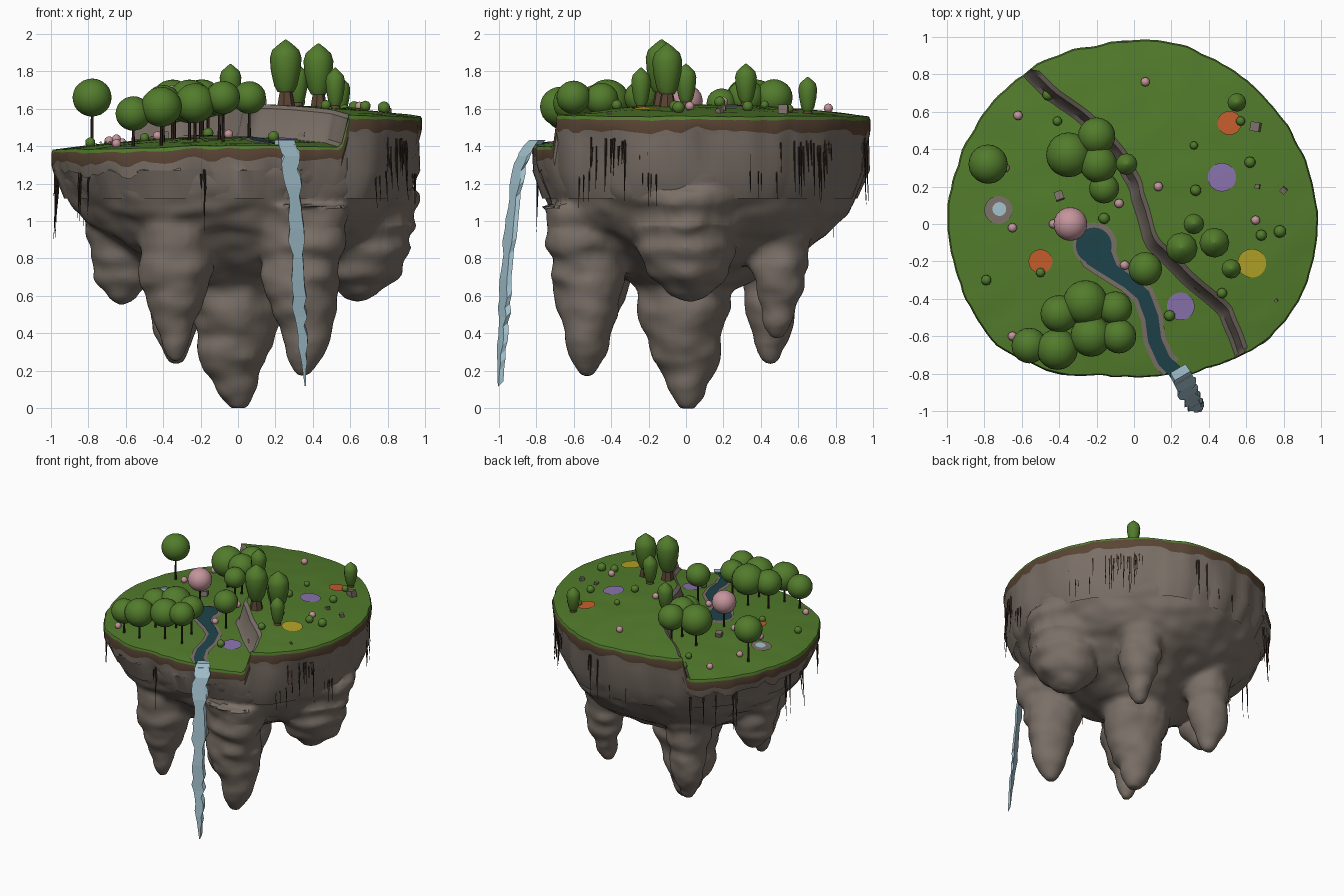
import bpy, bmesh, math, random
from mathutils import Vector, Matrix, noise

if "Cube" in bpy.data.objects:
    bpy.data.objects.remove(bpy.data.objects["Cube"])

random.seed(4)
COL = {"grass": (.085, .2, .025), "rock": (.195, .16, .135), "dirt": (.1, .058, .034),
       "dark_bark": (.035, .02, .013), "deep_water": (.013, .056, .07), "falling_water": (.36, .53, .61),
       "blossom_pink": (.55, .3, .33), "purple": (.25, .17, .42), "orange": (.55, .11, .025),
       "yellow": (.45, .36, .02)}
MAT = {}
for k, c in COL.items():
    MAT[k] = bpy.data.materials.new(k)
    MAT[k].diffuse_color = (*c, 1)


def finish(bm, name, mats, angle=40):
    bmesh.ops.recalc_face_normals(bm, faces=bm.faces)
    me = bpy.data.meshes.new(name)
    bm.to_mesh(me)
    bm.free()
    for m in mats:
        me.materials.append(MAT[m])
    if angle:
        me.polygons.foreach_set("use_smooth", [True] * len(me.polygons))
        me.set_sharp_from_angle(angle=math.radians(angle))
    ob = bpy.data.objects.new(name, me)
    bpy.context.collection.objects.link(ob)
    return ob


def interp(tab, x):
    if x <= tab[0][0]:
        return tab[0][1]
    for (a, p), (b, q) in zip(tab, tab[1:]):
        if x <= b:
            return p + (q - p) * (x - a) / (b - a)
    return tab[-1][1]


# island outline (radius every 20 degrees) and cliff line (x for y)
RAD = [.975, .97, .965, .972, .985, .968, .99, .99, .99, .99, .975, .975, .9, .815, .815, .87, .94, .97]
CLIFF = [(-.693, .594), (-.6, .56), (-.45, .5), (-.35, .38), (-.2, .22), (-.1, .12), (.05, .06), (.2, .03),
         (.35, -.05), (.5, -.16), (.6, -.28), (.7, -.42), (.824, -.549)]


def radius(deg):
    f = (deg % 360) / 20
    i = int(f)
    u = f - i
    u = u * .5 + u * u * (3 - 2 * u) * .5
    return RAD[i % 18] * (1 - u) + RAD[(i + 1) % 18] * u


def rim(deg):
    a, r = math.radians(deg), radius(deg) + .012 * noise.noise((deg * .17, 0, 3))
    return Vector((r * math.cos(a), r * math.sin(a)))


def height(x, y, up):
    return (1.625 if up else 1.45) - .07 * (x * x + y * y)


def ground(x, y):
    return height(x, y, x > interp(CLIFF, y))


def tube(bm, secs, n=10, rf=None, mat=0):
    """Closed loft through sections (x, y, z, r)."""
    rings = []
    for x, y, z, r in secs:
        ring = []
        for i in range(n):
            d = 360 * i / n
            k = r * (rf(d) if rf else 1)
            ring.append(bm.verts.new((x + k * math.cos(math.radians(d)), y + k * math.sin(math.radians(d)), z)))
        rings.append(ring)
    fs = [bm.faces.new((a[i], a[(i + 1) % n], b[(i + 1) % n], b[i]))
          for a, b in zip(rings, rings[1:]) for i in range(n)]
    fs += [bm.faces.new(rings[0][::-1]), bm.faces.new(rings[-1])]
    for f in fs:
        f.material_index = mat


def ball(bm, x, y, z, r, sub=2, sz=1, mat=0):
    old = set(bm.faces)
    bmesh.ops.create_icosphere(bm, subdivisions=sub, radius=r,
                               matrix=Matrix.Translation((x, y, z)) @ Matrix.Diagonal((1, 1, sz, 1)))
    for f in bm.faces:
        if f not in old:
            f.material_index = mat


# ground: one grid from lower rim, up the cliff, to the upper rim
bm = bmesh.new()
N, LOW, UP = 72, 10, 12
cols = []
for i in range(N + 1):
    t = i / N
    lo, hi = rim(126.7 + 179.8 * t), rim(123.7 - 173.1 * t)
    y = .824 - 1.517 * t
    top = Vector((interp(CLIFF, y) + .012 * noise.noise((y * 9, 0, 0)), y))
    foot, lip = top + Vector((-.045, -.035)), top + Vector((.02, .015))
    if i in (0, N):
        top, foot, lip = hi, lo, hi
    col = [(lo.lerp(foot, k / LOW), False, 0) for k in range(LOW + 1)]
    col += [(foot.lerp(top, .4), False, .02), (top, True, -.02)]
    col += [(lip.lerp(hi, k / UP), True, 0) for k in range(UP + 1)]
    cols.append([bm.verts.new((p.x, p.y, height(p.x, p.y, u) + dz + .006 * noise.noise((p.x * 6, p.y * 6, 1))))
                 for p, u, dz in col])
for a, b in zip(cols, cols[1:]):
    for k in range(len(a) - 1):
        bm.faces.new((a[k], a[k + 1], b[k + 1], b[k])).material_index = 1 if LOW <= k <= LOW + 2 else 0
bmesh.ops.remove_doubles(bm, verts=bm.verts, dist=.0008)
# rim skirt: grass lip, soil band, rock wall tucked into the underside
for scale, dz, mat in ((1.008, -.018, 0), (.998, -.058, 2), (.988, -.05, 1), (1, 1.27, 1), (.93, 1.12, 1)):
    ret = bmesh.ops.extrude_edge_only(bm, edges=[e for e in bm.edges if e.is_boundary])["geom"]
    for g in ret:
        if isinstance(g, bmesh.types.BMFace):
            g.material_index = mat
        elif isinstance(g, bmesh.types.BMVert):
            s = scale + (.018 * noise.noise(g.co * 5) if mat == 1 else 0)
            g.co.x *= s
            g.co.y *= s
            g.co.z = dz if dz > 0 else g.co.z + dz * (1 + .6 * noise.noise(g.co * 9))
finish(bm, "island_ground", ["grass", "rock", "dirt"], 35)

# rock underside: bowl plus hanging spires, fused and roughened
bm = bmesh.new()
tube(bm, [(0, 0, z, s) for z, s in ((.66, .3), (.76, .5), (.87, .68), (.95, .79), (1.05, .88), (1.15, .935),
                                    (1.25, .97), (1.36, .98))], 72, radius)
SPIRES = [(-.02, 0, -.015, .29, 1.1), (.35, -.53, .18, .22, .9), (-.33, -.48, .25, .19, .85),
          (-.33, .45, .25, .18, .85), (.36, .49, .38, .17, .7), (.66, 0, .56, .3, .6), (-.62, .02, .55, .21, .58)]
for x, y, z, r, h in SPIRES:
    tube(bm, [(x, y, z + h * k / 16, r * interp([(0, .12), (.08, .36), (.25, .62), (.5, .86), (.75, 1), (1, 1.1)], k / 16)
               * (1 + .05 * math.sin(k * 1.9 + x * 9))) for k in range(17)], 20)
ob = finish(bm, "rock_underside", ["rock"])
m = ob.modifiers.new("fuse", 'REMESH')
m.mode, m.voxel_size = 'VOXEL', .022
m = ob.modifiers.new("soften", 'SMOOTH')
m.iterations, m.factor = 5, .5
me = bpy.data.meshes.new_from_object(ob.evaluated_get(bpy.context.evaluated_depsgraph_get()))
bpy.data.objects.remove(ob)
bm = bmesh.new()
bm.from_mesh(me)
bm.normal_update()
shift = []
for v in bm.verts:
    p = v.co
    k = .04 * noise.noise(p * 3.5) + .014 * noise.noise(Vector((p.x * 7, p.y * 7, p.z * 12)))
    k *= min(1, max(.25, (1.4 - p.z) * 3))
    shift.append(v.normal * k if v.normal.z < .7 else Vector((0, 0, 0)))
for v, s in zip(bm.verts, shift):
    v.co += s
    v.co.z = max(v.co.z, 0)
finish(bm, "rock_underside", ["rock"], 50)

# hanging roots in clusters round the rim
bm = bmesh.new()
for lo, hi, n in ((-40, -8, 24), (18, 55, 24), (75, 110, 9), (125, 150, 8), (172, 215, 9), (255, 262, 2)):
    for _ in range(n):
        d = random.uniform(lo, hi)
        p = rim(d)
        z = ground(*(p * .97)) - .11 - random.uniform(0, .06)
        L = random.uniform(.08, .34)
        tube(bm, [(p.x * (.985 + .012 * k) + random.uniform(-.004, .004), p.y * (.985 + .012 * k), z - L * k,
                   .007 * (1.1 - k)) for k in (1, .6, .3, 0)], 4)
finish(bm, "hanging_roots", ["dark_bark"], 0)


# stream, shore and patches lie on the ground
def ribbon(name, pts, grow, off, mat):
    bm = bmesh.new()
    pts = [Vector(a).lerp(Vector(b), k / 4) for a, b in zip(pts, pts[1:]) for k in range(4)] + [Vector(pts[-1])]
    prev = None
    for i, p in enumerate(pts):
        t = (pts[min(i + 2, len(pts) - 1)] - pts[max(i - 2, 0)]).to_2d().normalized()
        s = Vector((-t.y, t.x)) * (p.z + grow)
        row = [bm.verts.new((p.x + s.x * k, p.y + s.y * k, height(p.x, p.y, False) + off)) for k in (-1, 0, 1)]
        if prev:
            for k in (0, 1):
                bm.faces.new((prev[k], prev[k + 1], row[k + 1], row[k]))
        prev = row
    finish(bm, name, [mat])


STREAM = [(-.21, -.12, .08), (-.19, -.17, .075), (-.12, -.25, .04), (-.03, -.31, .036), (.05, -.38, .036),
          (.095, -.5, .036), (.11, -.62, .036), (.16, -.73, .036), (.24, -.81, .038)]
ribbon("stream_shore", STREAM[:-1] + [(.2, -.765, .036)], .024, .006, "rock")
ribbon("stream_water", STREAM, 0, .011, "deep_water")


def patch(name, x, y, r, mat, off=.009):
    bm = bmesh.new()
    c = bm.verts.new((x, y, ground(x, y) + off))
    ring = []
    for i in range(24):
        px, py = x + r * math.cos(i * math.pi / 12), y + r * math.sin(i * math.pi / 12)
        ring.append(bm.verts.new((px, py, ground(x, y) - .07 * (px * px + py * py - x * x - y * y) + off)))
    for i in range(24):
        bm.faces.new((c, ring[i], ring[(i + 1) % 24]))
    finish(bm, name, [mat])


for x, y, r, mat in ((.51, .54, .064, "orange"), (-.5, -.2, .064, "orange"), (.47, .25, .076, "purple"),
                     (.25, -.44, .074, "purple"), (.63, -.21, .077, "yellow")):
    patch("flower_patch_" + mat, x, y, r, mat)
patch("pond_shore", -.21, -.11, .118, "rock", .005)
patch("pond", -.215, -.115, .096, "deep_water", .012)
patch("spring_shore", -.725, .075, .075, "rock", .007)
patch("spring_water", -.72, .08, .037, "falling_water", .012)

# waterfall: jagged sheet pouring off the front edge
bm = bmesh.new()
FALL = [(.235, -.785, 1.42, .046), (.26, -.825, 1.42, .05), (.28, -.865, 1.36, .05), (.295, -.905, 1.2, .047),
        (.31, -.935, .97, .046), (.325, -.96, .7, .046), (.33, -.97, .5, .038), (.35, -.985, .3, .024), (.36, -.99, .13, .004)]
prev = None
for i, (a, b) in enumerate(zip(FALL, FALL[1:] + FALL[-1:])):
    for k in (range(4) if i < len(FALL) - 1 else (0,)):
        x, y, z, w = Vector(a).lerp(Vector(b), k / 4)
        row = []
        q = [w * (1 + (random.uniform(-.4, .25) if i > 1 else 0)) for _ in range(2)]
        for s, th in ((-q[0], 1), (q[1], 1), (q[1], -1), (-q[0], -1)):
            row.append(bm.verts.new((x + s * .85, y + s * .5 + th * .013, z + th * .013)))
        if prev:
            for j in range(4):
                bm.faces.new((prev[j], prev[(j + 1) % 4], row[(j + 1) % 4], row[j]))
        else:
            bm.faces.new(row)
        prev = row
bm.faces.new(prev)
finish(bm, "waterfall", ["falling_water"], 0)

# round trees (x, y, crown radius, crown height)
bm = bmesh.new()
ROUND = [(-.78, .32, .105, 1.66), (-.56, -.65, .095, 1.575), (-.41, -.67, .11, 1.61), (-.4, -.48, .1, 1.63),
         (-.26, -.42, .12, 1.64), (-.1, -.45, .09, 1.65), (-.08, -.6, .092, 1.66), (-.23, -.6, .11, 1.63),
         (-.35, .37, .12, 1.64), (-.2, .47, .1, 1.66), (-.19, .32, .1, 1.66), (-.16, .19, .08, 1.63),
         (.06, -.24, .09, 1.66), (-.34, 0, .09, 1.64)]
for x, y, r, z in ROUND:
    ball(bm, x, y, z, r, 3, .97, 2 if (x, y) == (-.34, 0) else 0)
    tube(bm, [(x, y, ground(x, y) - .01, .009), (x, y, z, .006)], 6, None, 1)
finish(bm, "round_trees", ["grass", "dark_bark", "blossom_pink"], 40)

# pointed trees (x, y, crown radius, top height)
bm = bmesh.new()
for x, y, r, top in ((.255, -.13, .085, 1.97), (.43, -.1, .08, 1.95), (.52, -.24, .052, 1.82), (.32, 0, .055, 1.84),
                     (-.04, .32, .058, 1.84), (.55, .65, .05, 1.77)):
    g = ground(x + .03, y)
    b = g + (.2 if r > .07 else .08) * (top - g)
    tube(bm, [(x, y, b + (top - b) * k, r * s) for k, s in
              ((0, .5), (.12, .72), (.4, .93), (.65, 1), (.8, .85), (.92, .4), (1, .04))], 12)
    tube(bm, [(x, y, g - .01, r * .6), (x, y, b + .01, r * .4)], 7, None, 1)
finish(bm, "pointed_trees", ["grass", "dirt"], 50)

# bushes, blossoms and loose stones
bm = bmesh.new()
for x, y, r in ((-.46, .69, .03), (-.41, .55, .025), (.57, .55, .025), (.32, .42, .022), (.62, .33, .03), (.33, .18, .03),
                (-.16, .03, .03), (-.79, -.3, .028), (-.5, -.26, .025), (.19, -.49, .03), (.47, -.37, .028),
                (.68, -.06, .03), (.78, -.04, .034)):
    ball(bm, x, y, ground(x, y) + r * .7, r)
finish(bm, "bushes", ["grass"])
bm = bmesh.new()
for x, y in ((.06, .76), (-.62, .58), (.13, .2), (-.08, .11), (-.05, -.22), (-.65, -.02), (-.65, -.6), (.65, .02),
             (-.69, .3), (-.43, 0)):
    ball(bm, x, y, ground(x, y) + .018, .025)
finish(bm, "blossom_bushes", ["blossom_pink"])
bm = bmesh.new()
for x, y, r in ((.65, .52, .05), (-.4, .15, .045), (.35, -.34, .045), (.8, .18, .03), (.66, .2, .025), (.76, -.41, .016),
                (-.28, .59, .03)):
    bmesh.ops.create_cube(bm, size=r, matrix=Matrix.Translation((x, y, ground(x, y) + r * .3))
                          @ Matrix.Rotation(x * 7, 4, 'Z') @ Matrix.Rotation(.2, 4, 'X'))
finish(bm, "loose_stones", ["rock"], 0)

for m in bpy.data.materials:
    if m.users and not m.is_grease_pencil:
        m.use_nodes = True
        m.node_tree.nodes["Principled BSDF"].inputs["Base Color"].default_value = m.diffuse_color
